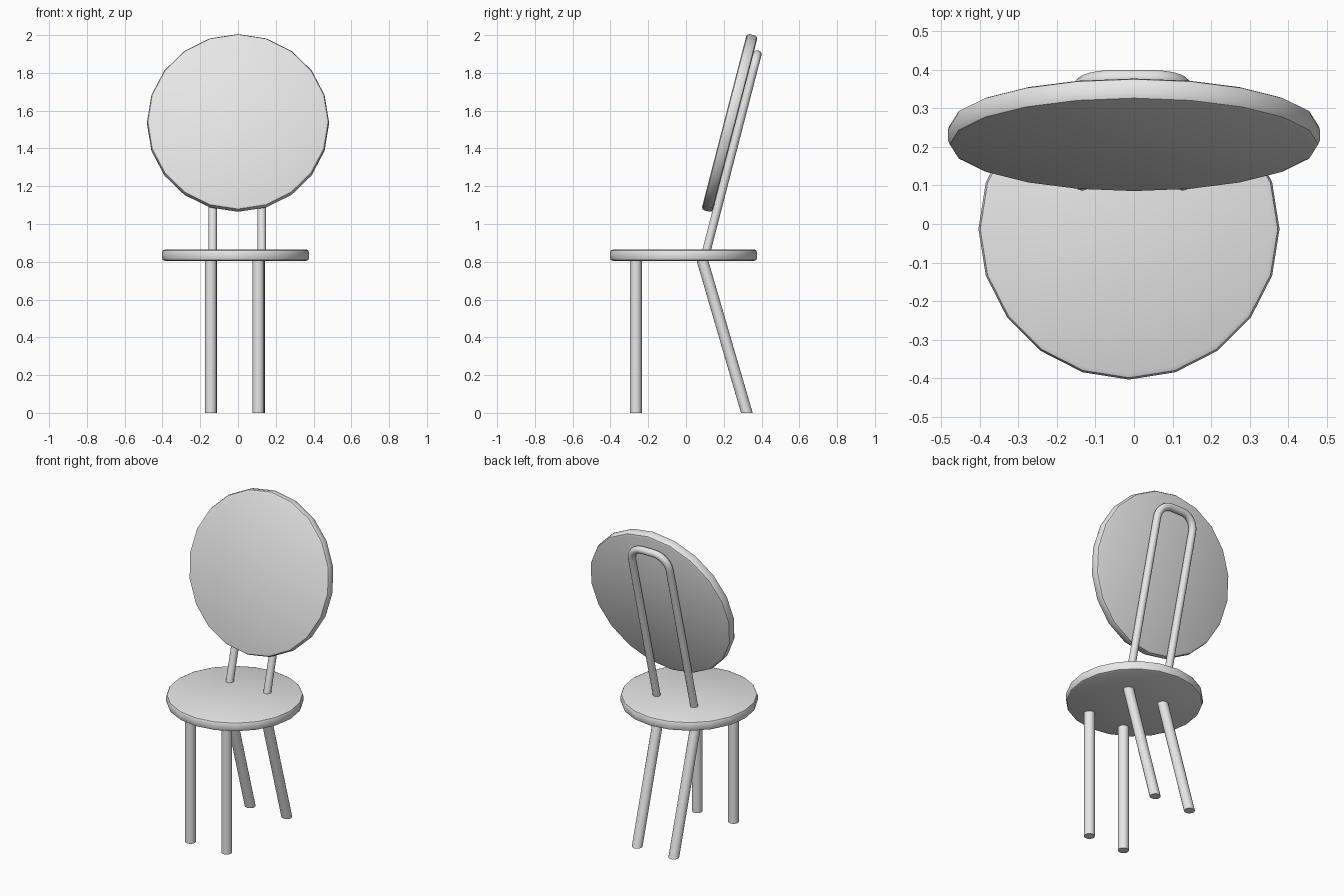
import bpy, bmesh, math
from mathutils import Vector

cube = bpy.data.objects.get("Cube")
if cube:
    bpy.data.objects.remove(cube, do_unlink=True)

# One plain grey for the whole chair
GREY = (0.8, 0.8, 0.8, 1)
grey = bpy.data.materials.new("plain_grey")
grey.use_nodes = True
grey.diffuse_color = GREY
grey.node_tree.nodes["Principled BSDF"].inputs["Base Color"].default_value = GREY

TILT = math.radians(14.5)


def activate(obj):
    bpy.ops.object.select_all(action="DESELECT")
    obj.select_set(True)
    bpy.context.view_layer.objects.active = obj


def finish(obj, name):
    obj.name = name
    obj.data.materials.append(grey)
    activate(obj)
    bpy.ops.object.shade_smooth_by_angle(angle=math.radians(40))


def disc(name, radius, center, tilt=0):
    """Twenty-sided board with a rounded rim."""
    bpy.ops.mesh.primitive_cylinder_add(vertices=20, radius=radius, depth=0.06,
                                        location=center, rotation=(tilt, 0, 0))
    obj = bpy.context.object
    bm = bmesh.new()
    bm.from_mesh(obj.data)
    rim = [e for e in bm.edges if abs(e.verts[0].co.z - e.verts[1].co.z) < 0.001]
    bmesh.ops.bevel(bm, geom=rim, offset=0.016, segments=2, profile=0.5,
                    affect="EDGES")
    bm.to_mesh(obj.data)
    bm.free()
    finish(obj, name)


def leg(name, foot, top):
    """Round leg with level ends, leaning from foot to top."""
    mesh = bpy.data.meshes.new(name)
    obj = bpy.data.objects.new(name, mesh)
    bpy.context.collection.objects.link(obj)
    bm = bmesh.new()
    bmesh.ops.create_cone(bm, cap_ends=True, segments=16, radius1=0.031,
                          radius2=0.031, depth=1)
    for v in bm.verts:
        v.co = Vector((v.co.x, v.co.y, 0)) + Vector(foot if v.co.z < 0 else top)
    bm.to_mesh(mesh)
    bm.free()
    finish(obj, name)


# Seat and tilted round backrest
disc("seat", 0.39, (-0.013, -0.013, 0.835))
disc("backrest", 0.482, (0, 0.231, 1.535), math.pi / 2 - TILT)

# Upright front legs and splayed back legs
for side, front_x, back_x in (("right", -0.144, -0.141), ("left", 0.108, 0.113)):
    leg("front_leg_" + side, (front_x, -0.265, 0), (front_x, -0.265, 0.83))
    leg("back_leg_" + side, (back_x, 0.322, 0), (back_x, 0.08, 0.83))

# Bent tube holding the backrest: two uprights joined by a rounded top
half, corner, length = 0.13, 0.09, 1.1
flat = [(-half, 0)]
for sign, start in ((-1, math.pi), (1, math.pi / 2)):
    for i in range(9):
        a = start - i * math.pi / 16
        flat.append((sign * (half - corner) + corner * math.cos(a),
                     length - corner + corner * math.sin(a)))
flat.append((half, 0))

curve = bpy.data.curves.new("back_tube", "CURVE")
curve.dimensions = "3D"
curve.bevel_depth = 0.0225
curve.bevel_resolution = 4
curve.use_fill_caps = True
spline = curve.splines.new("POLY")
spline.points.add(len(flat) - 1)
for p, (x, s) in zip(spline.points, flat):
    p.co = (x - 0.004, 0.102 + s * math.sin(TILT), 0.833 + s * math.cos(TILT), 1)
tube = bpy.data.objects.new("back_tube", curve)
bpy.context.collection.objects.link(tube)
activate(tube)
bpy.ops.object.convert(target="MESH")
finish(bpy.context.object, "back_tube")
